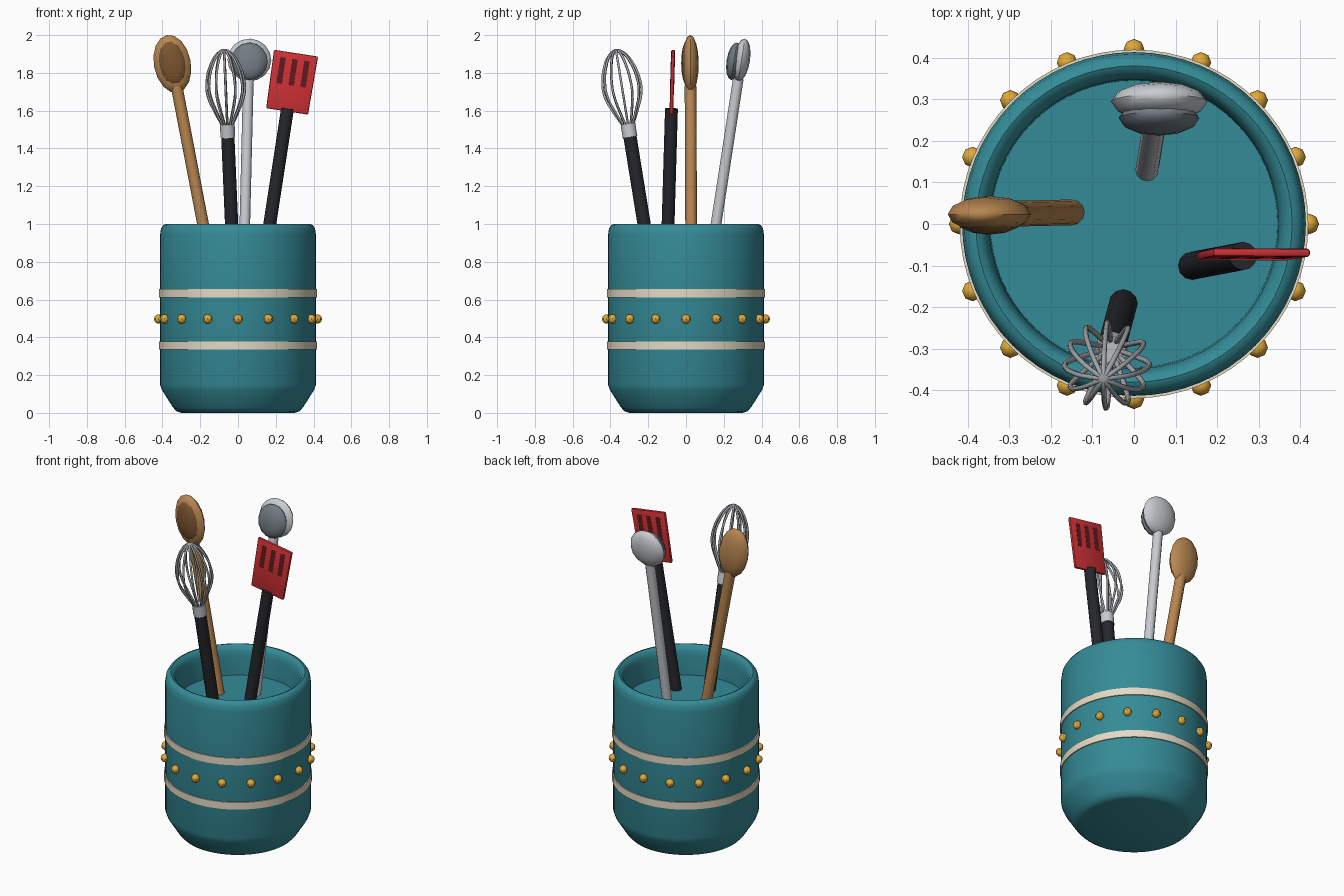
import bpy, bmesh, math
from mathutils import Matrix, Vector

if "Cube" in bpy.data.objects:
    bpy.data.objects.remove(bpy.data.objects["Cube"])


def material(name, rgb):
    m = bpy.data.materials.new(name)
    m.diffuse_color = (*rgb, 1)
    m.use_nodes = True
    m.node_tree.nodes["Principled BSDF"].inputs["Base Color"].default_value = m.diffuse_color
    return m


TEAL = material("teal_glaze", (0.035, 0.26, 0.31))
CREAM = material("cream", (0.78, 0.70, 0.55))
GOLD = material("gold", (0.75, 0.40, 0.04))
WOOD = material("wood", (0.48, 0.24, 0.08))
DARK_WOOD = material("dark_wood", (0.20, 0.09, 0.03))
STEEL = material("steel", (0.58, 0.60, 0.63))
DARK_STEEL = material("dark_steel", (0.17, 0.20, 0.23))
WIRE = material("wire", (0.36, 0.37, 0.39))
BLACK = material("black", (0.018, 0.02, 0.024))
RED = material("red", (0.62, 0.03, 0.035))
DARK_RED = material("dark_red", (0.12, 0.01, 0.012))


def finish(name, bm, mat, frame=Matrix(), angle=40):
    bm.transform(frame)
    bmesh.ops.recalc_face_normals(bm, faces=bm.faces)
    me = bpy.data.meshes.new(name)
    bm.to_mesh(me)
    bm.free()
    ob = bpy.data.objects.new(name, me)
    bpy.context.collection.objects.link(ob)
    me.materials.append(mat)
    bpy.ops.object.select_all(action='DESELECT')
    ob.select_set(True)
    bpy.context.view_layer.objects.active = ob
    bpy.ops.object.shade_smooth_by_angle(angle=math.radians(angle))
    return ob


def lathe(name, profile, mat, closed=False, steps=64):
    bm = bmesh.new()
    vs = [bm.verts.new((r, 0, z)) for r, z in profile]
    es = [bm.edges.new(p) for p in zip(vs, vs[1:])]
    if closed:
        es.append(bm.edges.new((vs[-1], vs[0])))
    bmesh.ops.spin(bm, geom=vs + es, axis=(0, 0, 1), cent=(0, 0, 0),
                   angle=2 * math.pi, steps=steps)
    bmesh.ops.remove_doubles(bm, verts=bm.verts, dist=1e-5)
    return finish(name, bm, mat)


def frame(base, top):
    """Tool frame: origin at top, z along the handle, x near world x."""
    z = (Vector(top) - Vector(base)).normalized()
    y = z.cross(Vector((1, 0, 0))).normalized()
    x = y.cross(z)
    m = Matrix((x, y, z)).transposed().to_4x4()
    m.translation = Vector(top)
    return m


def rod(name, f, z0, z1, r, mat, segments=12):
    bm = bmesh.new()
    bmesh.ops.create_cone(bm, cap_ends=True, segments=segments, radius1=r, radius2=r,
                          depth=z1 - z0,
                          matrix=Matrix.Translation((0, 0, (z0 + z1) / 2)))
    finish(name, bm, mat, f)


def ellipsoid(name, f, centre, size, mat, u=12, v=8):
    bm = bmesh.new()
    bmesh.ops.create_uvsphere(bm, u_segments=u, v_segments=v, radius=1,
                              matrix=Matrix.Translation(centre) @ Matrix.Diagonal((*size, 1)))
    finish(name, bm, mat, f)


def handle(name, base, top, r, mat):
    f = frame(base, top)
    rod(name, f, -(Vector(top) - Vector(base)).length, 0, r, mat)
    return f


# Crock with rounded rim and raised inner floor
lathe("crock", [(0, 0), (0.30, 0), (0.325, 0.008), (0.345, 0.03), (0.402, 0.12),
                (0.413, 0.15), (0.413, 0.94), (0.408, 0.975), (0.395, 0.995),
                (0.38, 1.0), (0.365, 0.993), (0.354, 0.97), (0.348, 0.94),
                (0.345, 0.82), (0, 0.82)], TEAL)

# Cream bands
for name, z in (("lower_band", 0.335), ("upper_band", 0.612)):
    lathe(name, [(0.405, z), (0.419, z), (0.419, z + 0.044), (0.405, z + 0.044)],
          CREAM, closed=True)

# Ring of beads
for i in range(16):
    a = math.tau * i / 16
    ellipsoid(f"bead_{i}", Matrix(), (0.42 * math.cos(a), 0.42 * math.sin(a), 0.497),
              (0.025,) * 3, GOLD, 8, 6)

# Wooden spoon
f = handle("wooden_spoon_handle", (-0.145, 0.028, 0.79), (-0.325, 0.024, 1.73), 0.031, WOOD)
ellipsoid("wooden_spoon_bowl", f, (0, 0, 0.12), (0.098, 0.044, 0.155), WOOD)
ellipsoid("wooden_spoon_hollow", f, (0, -0.018, 0.123), (0.076, 0.031, 0.122), DARK_WOOD)

# Steel ladle
f = handle("ladle_handle", (0.031, 0.127, 0.79), (0.055, 0.277, 1.77), 0.028, STEEL)
ellipsoid("ladle_bowl", f, (0.003, 0.002, 0.1), (0.116, 0.045, 0.114), STEEL)
ellipsoid("ladle_hollow", f, (0.003, -0.036, 0.087), (0.097, 0.04, 0.1), DARK_STEEL)

# Spatula: handle, tapered blade and three dark slots
f = handle("spatula_handle", (0.136, -0.101, 0.79), (0.262, -0.077, 1.61), 0.034, BLACK)


def plate(name, centre, size, mat, taper=1.0, bevel=0.0):
    bm = bmesh.new()
    bmesh.ops.create_cube(bm, size=1)
    for v in bm.verts:
        k = taper if v.co.z < 0 else 1
        v.co = Vector((v.co.x * size[0] * k, v.co.y * size[1], v.co.z * size[2])) + Vector(centre)
    if bevel:
        bmesh.ops.bevel(bm, geom=bm.edges[:], offset=bevel, segments=2,
                        profile=0.5, affect='EDGES')
    finish(name, bm, mat, f)


plate("spatula_blade", (0, 0, 0.142), (0.236, 0.02, 0.312), RED, 0.95, 0.007)
for i in (-1, 0, 1):
    plate(f"spatula_slot_{i + 2}", (i * 0.064, 0, 0.195), (0.029, 0.022, 0.14), DARK_RED)

# Whisk: handle, collar and wire loops
f = handle("whisk_handle", (-0.025, -0.188, 0.79), (-0.054, -0.297, 1.465), 0.035, BLACK)
rod("whisk_collar", f, -0.005, 0.065, 0.039, STEEL)
half = [(0.022, 0.05), (0.062, 0.13), (0.097, 0.22), (0.1, 0.29), (0.073, 0.39), (0.035, 0.445)]
loop = half + [(0, 0.462)] + [(-r, z) for r, z in reversed(half)]
cu = bpy.data.curves.new("whisk_wires", 'CURVE')
cu.dimensions = '3D'
cu.bevel_depth = 0.0065
cu.bevel_resolution = 1
cu.resolution_u = 4
for i in range(6):
    a = math.pi * i / 6
    s = cu.splines.new('BEZIER')
    s.bezier_points.add(len(loop) - 1)
    for p, (r, z) in zip(s.bezier_points, loop):
        p.co = f @ Vector((r * math.cos(a), r * math.sin(a), z))
        p.handle_left_type = p.handle_right_type = 'AUTO'
wires = bpy.data.objects.new("whisk_wires", cu)
bpy.context.collection.objects.link(wires)
cu.materials.append(WIRE)
bpy.ops.object.select_all(action='DESELECT')
wires.select_set(True)
bpy.context.view_layer.objects.active = wires
bpy.ops.object.convert(target='MESH')
